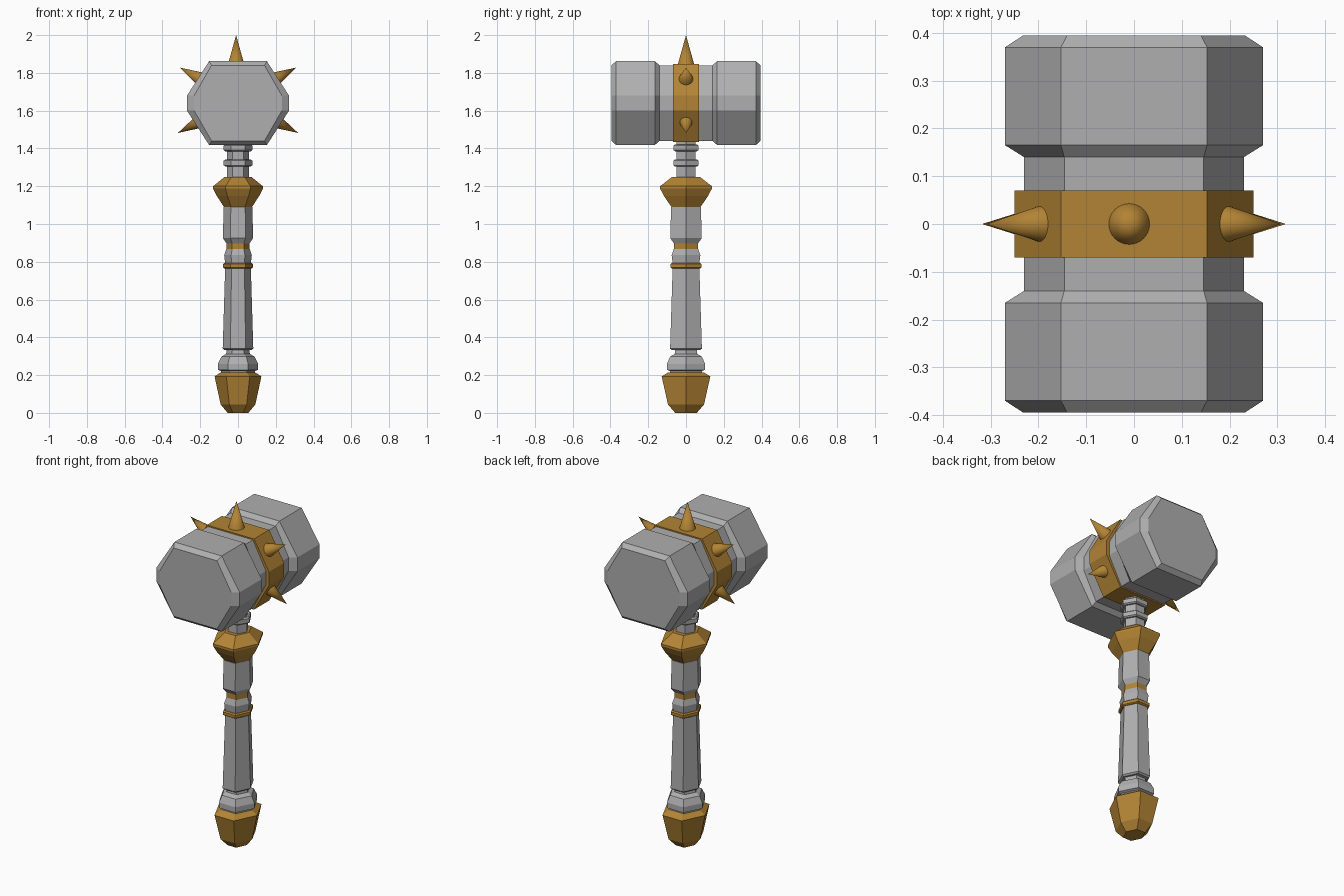
import bpy, bmesh, math
from mathutils import Vector

cube = bpy.data.objects.get("Cube")
if cube:
    bpy.data.objects.remove(cube)


def make_material(name, color):
    m = bpy.data.materials.new(name)
    m.use_nodes = True
    m.diffuse_color = color
    m.node_tree.nodes["Principled BSDF"].inputs["Base Color"].default_value = color
    return m


STEEL = make_material("steel grey", (0.43, 0.43, 0.43, 1))
GOLD = make_material("aged gold", (0.45, 0.23, 0.035, 1))
HEAD_Z = 1.64


def loft(name, rings, material):
    """Skin a closed solid through matching rings of points."""
    bm = bmesh.new()
    loops = [[bm.verts.new(p) for p in ring] for ring in rings]
    n = len(loops[0])
    for a, b in zip(loops, loops[1:]):
        for i in range(n):
            j = (i + 1) % n
            bm.faces.new((a[i], a[j], b[j], b[i]))
    bm.faces.new(loops[0])
    bm.faces.new(loops[-1])
    bmesh.ops.recalc_face_normals(bm, faces=bm.faces)
    mesh = bpy.data.meshes.new(name)
    bm.to_mesh(mesh)
    bm.free()
    mesh.materials.append(material)
    ob = bpy.data.objects.new(name, mesh)
    bpy.context.collection.objects.link(ob)
    return ob


def hex_part(name, profile, material, depth=1.2):
    """Six-sided upright part from (radius, z) pairs; depth stretches y."""
    angles = [math.radians(60 * i) for i in range(6)]
    rings = [[(r * math.cos(a), r * depth * math.sin(a), z) for a in angles]
             for r, z in profile]
    return loft(name, rings, material)


def head_ring(y, w, h, top):
    """Eight-point head section: narrow side flats, wide top and bottom."""
    side = 0.04
    pts = [(top, h), (w, side), (w, -side), (top, -h),
           (-top, -h), (-w, -side), (-w, side), (-top, h)]
    return [(x, y, HEAD_Z + z) for x, z in pts]


# Head: two chamfered blocks joined by a narrower waist
FULL, WAIST, END = (0.27, 0.222, 0.153), (0.23, 0.2, 0.146), (0.232, 0.2, 0.14)
half = [(0.14, WAIST), (0.165, FULL), (0.37, FULL), (0.395, END)]
sections = [(-y, s) for y, s in reversed(half)] + half
loft("hammer_head", [head_ring(y, *s) for y, s in sections], STEEL)

# Band around the waist
loft("head_band", [head_ring(y, 0.25, 0.207, 0.153) for y in (-0.07, 0.07)], GOLD)


# Spikes on the band
def spike(name, base, tip, radius):
    base, tip = Vector(base), Vector(tip)
    axis = tip - base
    bpy.ops.mesh.primitive_cone_add(vertices=32, radius1=radius, radius2=0,
                                    depth=axis.length, location=(base + tip) / 2)
    ob = bpy.context.object
    ob.name = name
    ob.rotation_euler = axis.to_track_quat('Z', 'Y').to_euler()
    ob.data.materials.append(GOLD)
    bpy.ops.object.shade_smooth_by_angle(angle=math.radians(40))


spike("top_spike", (-0.01, 0, 1.835), (-0.01, 0, 2.0), 0.046)
for side, s in (("left", 1), ("right", -1)):
    spike(side + "_upper_spike", (s * 0.193, 0, 1.765), (s * 0.308, 0, 1.828), 0.039)
    spike(side + "_lower_spike", (s * 0.193, 0, 1.548), (s * 0.318, 0, 1.482), 0.039)

# Shaft with two rings below the head
hex_part("upper_shaft", [(0.058, 1.23), (0.058, 1.45)], STEEL, 1.0)
for name, z in (("lower_shaft_ring", 1.305), ("upper_shaft_ring", 1.385)):
    hex_part(name, [(0.068, z), (0.076, z + 0.006),
                    (0.076, z + 0.03), (0.068, z + 0.036)], STEEL, 1.0)

# Collar
hex_part("collar", [(0.074, 1.09), (0.112, 1.148), (0.132, 1.188),
                    (0.132, 1.2), (0.07, 1.25)], GOLD)

# Grip, from the top down
hex_part("upper_grip", [(0.06, 0.895), (0.08, 0.925), (0.076, 1.09)], STEEL)
hex_part("grip_neck_band", [(0.062, 0.862), (0.062, 0.9)], GOLD)
hex_part("middle_grip", [(0.068, 0.79), (0.073, 0.835), (0.062, 0.868)], STEEL)
hex_part("grip_ring", [(0.072, 0.765), (0.079, 0.77),
                       (0.079, 0.787), (0.072, 0.793)], GOLD)
hex_part("lower_grip", [(0.072, 0.332), (0.081, 0.34), (0.068, 0.768)], STEEL)
hex_part("grip_base", [(0.09, 0.205), (0.09, 0.222), (0.106, 0.228),
                       (0.106, 0.245), (0.106, 0.26), (0.088, 0.298),
                       (0.063, 0.312), (0.06, 0.335)], STEEL, 1.1)

# Pommel
hex_part("pommel", [(0.055, 0), (0.092, 0.045), (0.124, 0.193),
                    (0.09, 0.215)], GOLD)
